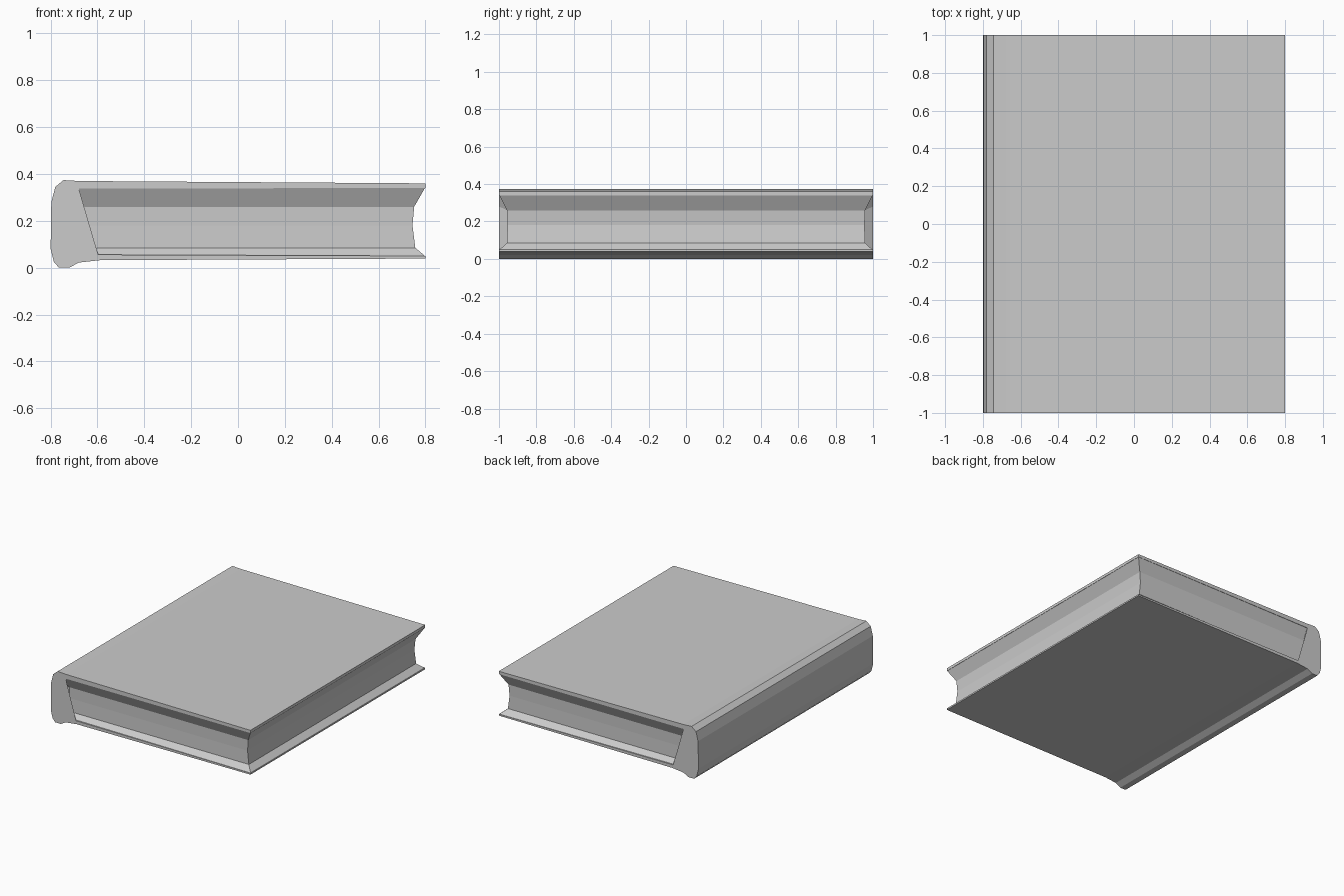
import bpy
import bmesh

if "Cube" in bpy.data.objects:
    bpy.data.objects.remove(bpy.data.objects["Cube"])


def loft(name, rings):
    """Skin a list of equal-length vertex rings and cap both ends."""
    bm = bmesh.new()
    loops = [[bm.verts.new(p) for p in ring] for ring in rings]
    n = len(rings[0])
    for a, b in zip(loops, loops[1:]):
        for i in range(n):
            j = (i + 1) % n
            bm.faces.new((a[i], a[j], b[j], b[i]))
    caps = [bm.faces.new(loops[0]), bm.faces.new(loops[-1])]
    bmesh.ops.triangulate(bm, faces=caps)
    bmesh.ops.recalc_face_normals(bm, faces=bm.faces)
    mesh = bpy.data.meshes.new(name)
    bm.to_mesh(mesh)
    bm.free()
    obj = bpy.data.objects.new(name, mesh)
    bpy.context.collection.objects.link(obj)
    return obj


# Cover: C-shaped section with rounded spine, running along y
outer = [(0.8, 0.36), (-0.68, 0.37), (-0.745, 0.374), (-0.78, 0.345),
         (-0.797, 0.28), (-0.8, 0.08), (-0.786, 0.025), (-0.765, 0.0),
         (-0.72, 0.0), (-0.68, 0.022), (-0.59, 0.032), (0.8, 0.039)]
inner_end = [(0.8, 0.05), (-0.69, 0.056), (-0.74, 0.28), (-0.68, 0.338), (0.8, 0.34)]
inner_mid = [(0.8, 0.05), (-0.68, 0.056), (-0.68, 0.26), (-0.68, 0.338), (0.8, 0.34)]

rings = []
for y, inner in ((-1, inner_end), (-0.955, inner_mid), (0.955, inner_mid), (1, inner_end)):
    rings.append([(x, y, z) for x, z in outer + inner])
loft("cover", rings)

# Pages: stacked rectangles, (height, fore-edge x, half length), flaring into the boards
levels = [(0.05, 0.798, 0.998), (0.057, 0.79, 0.988), (0.085, 0.757, 0.957),
          (0.18, 0.745, 0.955), (0.26, 0.752, 0.957), (0.34, 0.798, 0.998)]
left = -0.70
loft("pages", [[(left, -h, z), (x, -h, z), (x, h, z), (left, h, z)]
               for z, x, h in levels])
